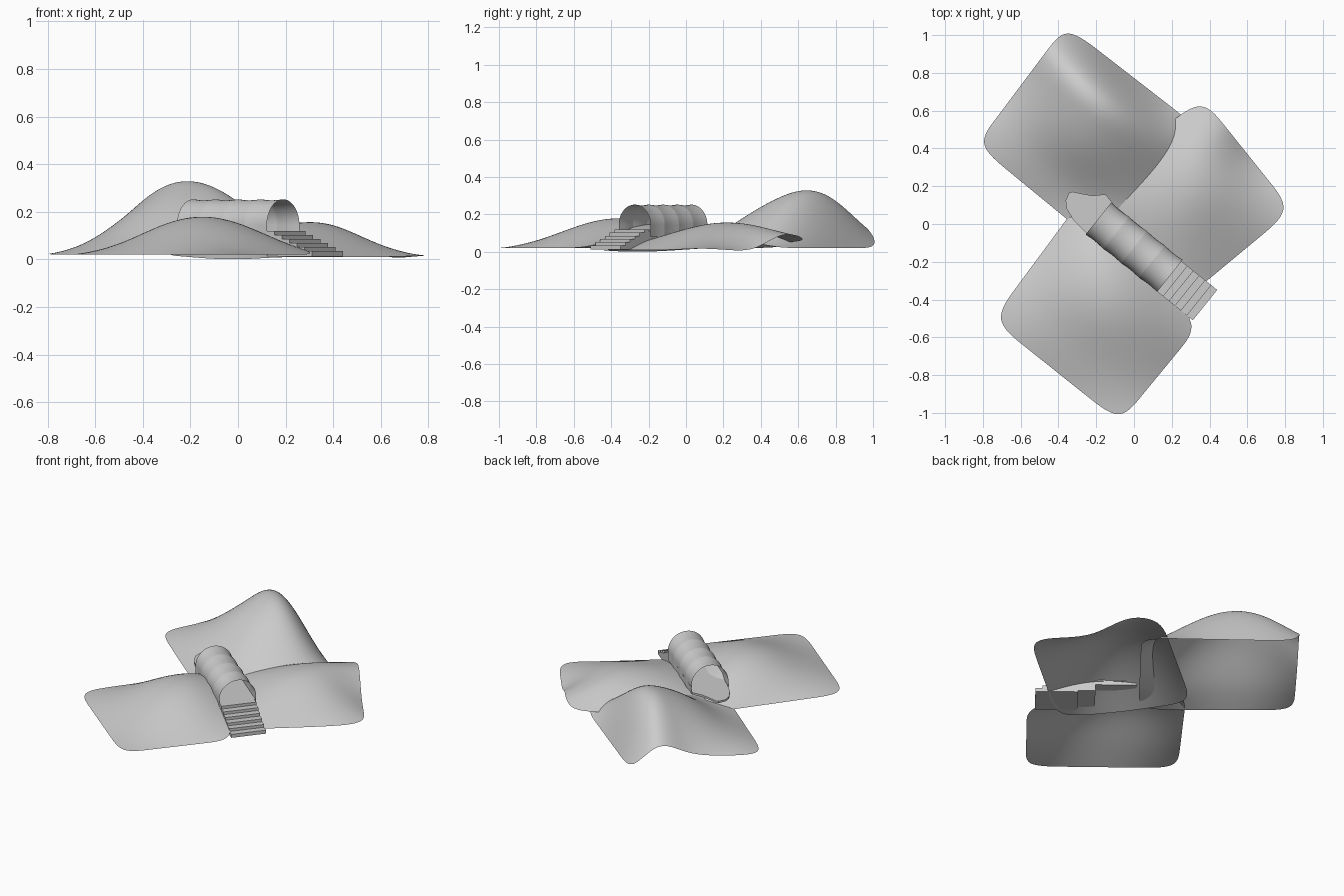
import bpy, bmesh, math
from mathutils import Vector

cube = bpy.data.objects.get("Cube")
if cube:
    bpy.data.objects.remove(cube, do_unlink=True)

YAW = math.radians(38.8)
U = Vector((-math.cos(YAW), math.sin(YAW), 0))   # along the tunnel, towards the back
V = Vector((math.sin(YAW), math.cos(YAW), 0))    # across the tunnel
AXIS, RADIUS, SPRING, FLOOR = -0.095, 0.109, 0.143, 0.12

mat = bpy.data.materials.new("pale grey")
mat.use_nodes = True
GREY = (0.6, 0.6, 0.6, 1)
mat.diffuse_color = GREY
mat.node_tree.nodes["Principled BSDF"].inputs["Base Color"].default_value = GREY


def place(u, v, z):
    return U * u + V * v + Vector((0, 0, z))


def lerp(a, b, t):
    return a + (b - a) * t


def finish(name, bm, smooth=False):
    mesh = bpy.data.meshes.new(name)
    bm.to_mesh(mesh)
    bm.free()
    mesh.materials.append(mat)
    for p in mesh.polygons:
        p.use_smooth = smooth
    ob = bpy.data.objects.new(name, mesh)
    bpy.context.collection.objects.link(ob)
    return ob


def add_grid(bm, rows):
    """Skin a list of point rows with quads."""
    vs = [[bm.verts.new(p) for p in row] for row in rows]
    for r, s in zip(vs, vs[1:]):
        for i in range(len(r) - 1):
            bm.faces.new((r[i], s[i], s[i + 1], r[i + 1]))


def add_prism(bm, outline, z0, z1):
    low = [bm.verts.new(place(u, v, z0)) for u, v in outline]
    face = bm.faces.new(low)
    top = bmesh.ops.extrude_face_region(bm, geom=[face])["geom"]
    bmesh.ops.translate(bm, vec=(0, 0, z1 - z0),
                        verts=[g for g in top if isinstance(g, bmesh.types.BMVert)])


def add_block(bm, u0, u1, z0, z1):
    add_prism(bm, [(u0, -0.202), (u1, -0.202), (u1, 0.004), (u0, 0.004)], z0, z1)


def finish_solid(name, bm):
    bmesh.ops.recalc_face_normals(bm, faces=bm.faces[:])
    finish(name, bm)


# Draped canopies: coarse height cages (hundredths) between four plan corners,
# rounded by subdivision
def canopy(name, corners, heights):
    a, b, c, d = (Vector(p + (0,)) for p in corners)
    n, m = len(heights[0]) - 1, len(heights) - 1
    bm = bmesh.new()
    add_grid(bm, [[lerp(lerp(a, b, i / n), lerp(d, c, i / n), j / m) + Vector((0, 0, h / 100))
                   for i, h in enumerate(row)] for j, row in enumerate(heights)])
    ob = finish(name, bm, smooth=True)
    sub = ob.modifiers.new("rounding", "SUBSURF")
    sub.levels = sub.render_levels = 4


canopy("front_canopy", [(-0.075, -1.05), (-0.752, -0.51), (-0.253, 0.165), (0.345, -0.54)], [
    [2, 2, 2, 2, 2],
    [2, 7, 10, 8, 2],
    [2, 12, 19, 16, 2],
    [2, 13, 20, 18, 2],
    [2, 7, 11, 10, 2]])
canopy("side_canopy", [(0.162, -0.486), (-0.329, 0.12), (0.36, 0.67), (0.838, 0.074)], [
    [1, 0, 0, 1, 2],
    [1, 8, 10, 8, 3],
    [1, 10, 17, 14, 4],
    [1, 9, 17, 17, 5],
    [2, 1, 0, 12, 6]])
canopy("back_canopy", [(-0.152, -0.141), (-0.835, 0.42), (-0.36, 1.052), (0.359, 0.495)], [
    [2, 2, 2, 2, 2],
    [3, 6, 10, 9, 3],
    [4, 16, 24, 19, 5],
    [6, 22, 33, 29, 9],
    [5, 22, 37, 38, 20],
    [2, 2, 2, 2, 2]])

# Tunnel roof: four bays, each drawn in slightly between its ribs
U0, U1, BAYS, STEPS = -0.32, 0.165, 4, 6
bm = bmesh.new()
for bay in range(BAYS):
    rows = []
    for k in range(STEPS + 1):
        t = k / STEPS
        u = lerp(U0, U1, (bay + t) / BAYS)
        r = RADIUS - 0.004 * math.sin(math.pi * t)
        arc = [place(u, AXIS + r * math.cos(a), SPRING + r * math.sin(a))
               for a in (math.pi * i / 32 for i in range(33))]
        wall = [place(u, AXIS + s * r, 0.08) for s in (1, -1)]
        rows.append([wall[0]] + arc + [wall[1]])
    add_grid(bm, rows)
bmesh.ops.reverse_faces(bm, faces=bm.faces[:])
finish("tunnel_roof", bm, smooth=True)

# Tunnel floor with the flared landing at its back end
bm = bmesh.new()
add_prism(bm, [(U0, -0.2), (0.164, -0.196), (0.262, -0.185), (0.33, -0.16),
               (0.36, -0.13), (0.372, -0.085), (0.36, -0.07), (0.319, -0.05),
               (0.265, -0.02), (0.217, 0.028), (0.141, 0.012), (U0, 0.01)],
          FLOOR - 0.012, FLOOR)
finish_solid("tunnel_floor", bm)

# Stepped support under the floor
bm = bmesh.new()
add_block(bm, U0, -0.22, 0.02, FLOOR - 0.012)
add_block(bm, -0.22, 0.016, 0.06, FLOOR - 0.012)
finish_solid("floor_support", bm)

# Entrance stairs
COUNT, FOOT = 6, -0.562
bm = bmesh.new()
for i in range(COUNT):
    a, b = (lerp(FOOT, U0, (i + d) / COUNT) for d in (0, 1))
    add_block(bm, a, b, 0.012, lerp(0.034, FLOOR, i / (COUNT - 1)))
finish_solid("entrance_stairs", bm)
